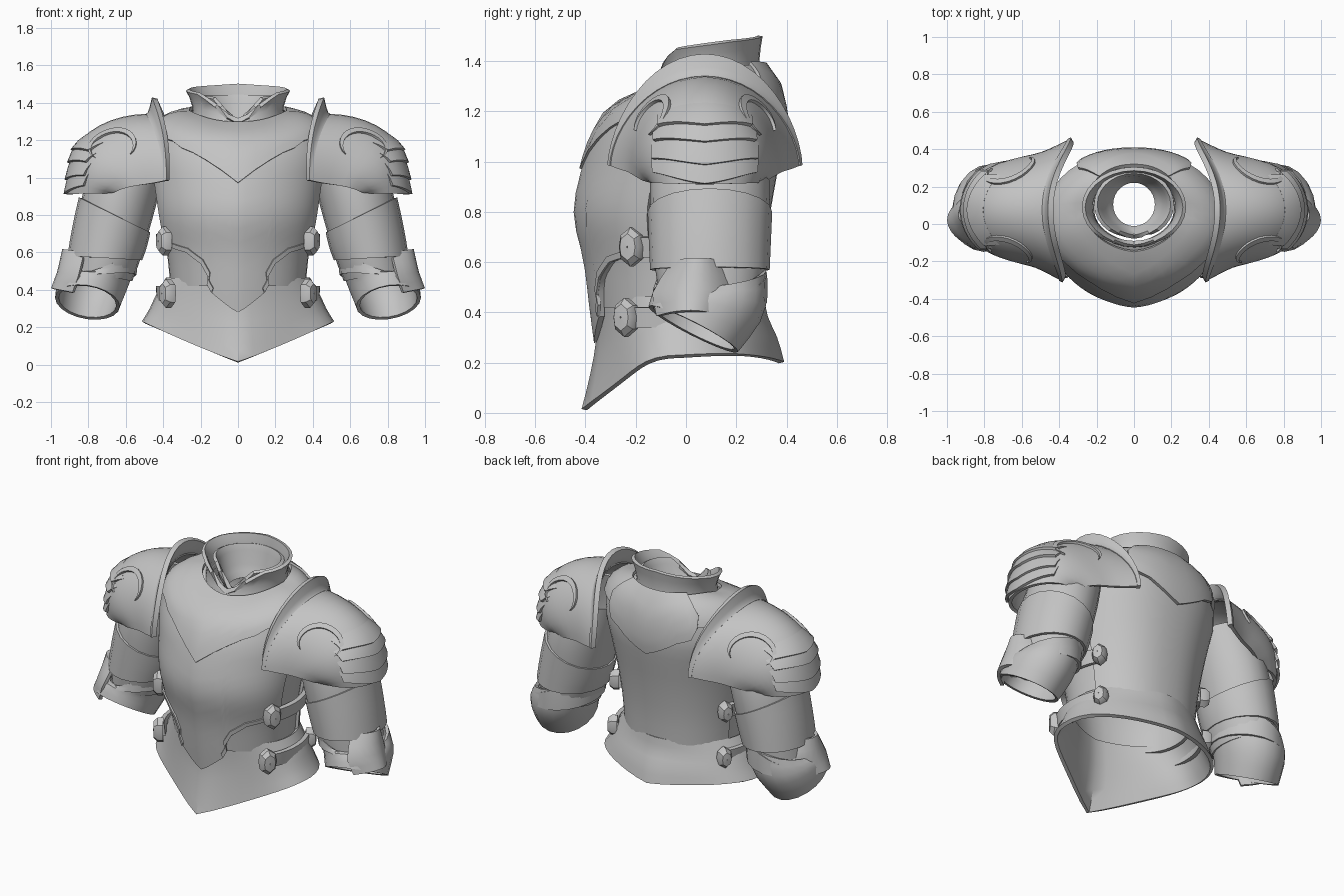
import bpy, bmesh, math
from mathutils import Vector
from math import sin, cos, pi

if "Cube" in bpy.data.objects:
    bpy.data.objects.remove(bpy.data.objects["Cube"])

steel = bpy.data.materials.new("steel grey")
steel.diffuse_color = (0.55, 0.55, 0.55, 1)
steel.use_nodes = True
steel.node_tree.nodes["Principled BSDF"].inputs["Base Color"].default_value = steel.diffuse_color


def interp(tab, t, smooth=True):
    """Hermite or linear lookup in rows of (t, values...)."""
    n = len(tab)
    t = max(tab[0][0], min(tab[-1][0], t))
    i = 0
    while i < n - 2 and t > tab[i + 1][0]:
        i += 1
    a, b = tab[i], tab[i + 1]
    h = b[0] - a[0]
    f = (t - a[0]) / h
    if not smooth:
        return [p + (q - p) * f for p, q in zip(a[1:], b[1:])]
    p0, p3 = tab[max(i - 1, 0)], tab[min(i + 2, n - 1)]
    out = []
    for k in range(1, len(a)):
        m0 = (b[k] - p0[k]) / (b[0] - p0[0]) * h
        m1 = (p3[k] - a[k]) / (p3[0] - a[0]) * h
        d = b[k] - a[k]
        out.append(a[k] + f * (m0 + f * (3 * d - 2 * m0 - m1 + f * (m0 + m1 - 2 * d))))
    return out


def sheet(name, fn, nu, nv, closed=False, thick=0.02, mirror=False):
    """Thick surface sampled from fn(u, v) with u, v in 0..1."""
    bm = bmesh.new()
    cols = nu if closed else nu + 1
    g = [[bm.verts.new(fn(i / nu, j / nv)) for j in range(nv + 1)] for i in range(cols)]
    for i in range(nu):
        k = (i + 1) % cols
        for j in range(nv):
            bm.faces.new((g[i][j], g[k][j], g[k][j + 1], g[i][j + 1]))
    bmesh.ops.recalc_face_normals(bm, faces=bm.faces)
    me = bpy.data.meshes.new(name)
    bm.to_mesh(me)
    bm.free()
    me.materials.append(steel)
    ob = bpy.data.objects.new(name, me)
    bpy.context.collection.objects.link(ob)
    m = ob.modifiers.new("thickness", 'SOLIDIFY')
    m.thickness, m.offset = thick, 0
    if mirror:
        ob.modifiers.new("mirror", 'MIRROR').use_mirror_merge = False
    return ob


# Torso surface: z, half width, front y, back y, shoulder lift
TORSO = [(.25, .36, -.35, .29, 0), (.4, .37, -.37, .295, 0), (.6, .39, -.395, .305, 0),
         (.8, .425, -.435, .33, 0), (1.0, .455, -.395, .365, 0), (1.1, .47, -.36, .378, .015),
         (1.19, .445, -.30, .37, .075), (1.245, .34, -.22, .345, .085), (1.285, .235, -.12, .29, .055)]


def torso(a, z, off=0):
    w, yf, yb, lift = interp(TORSO, z)
    s, c = sin(a), cos(a)
    yc = (yf + yb) / 2
    d = (yb - yf) / 2
    y = yc - d * c * ((1 - .08 * abs(sin(2 * a))) if c > 0 else 1)
    up = off * .8 if z > 1.15 else 0
    up += max(0, z - 1.19) * .9 * max(0, -c)
    x = w * math.copysign(abs(s) ** .88, s)
    return Vector((x + off * s, y - off * c, z + lift * s * s + up))


def wrap(a):
    return abs((a + pi) % (2 * pi) - pi)


def plate(name, a0, a1, lo, hi, off, nu, nv, closed=False, thick=.02, mirror=False):
    def fn(u, v):
        a = a0 + (a1 - a0) * u
        z0 = interp(lo, wrap(a), False)[0]
        return torso(a, z0 + (hi - z0) * v, off)
    return sheet(name, fn, nu, nv, closed, thick, mirror)


plate("torso_base", 0, 2 * pi, [(0, .42), (pi, .42)], 1.285, -.02, 40, 16, True)
plate("breastplate", -1.3, 1.3, [(0, .28), (.33, .385), (.37, .47), (.47, .54), (.7, .6), (1.3, .65)],
      1.17, 0, 40, 12, thick=.024)
plate("backplate", 1.95, 2 * pi - 1.95, [(0, .40), (pi, .40)], 1.21, -.004, 20, 12)
plate("gorget", 0, 2 * pi, [(0, .97), (.2, 1.06), (.42, 1.12), (.8, 1.16), (1.57, 1.16), (2.5, 1.19), (pi, 1.19)],
      1.28, .012, 40, 6, True)
plate("back_neck_plate", 2.4, 2 * pi - 2.4, [(0, 1.2), (2.4, 1.22), (2.6, 1.14), (2.75, 1.13), (pi, 1.02)],
      1.285, .022, 16, 6)
# raised scroll along each breastplate side edge
EDGE = [(.33, .385), (.39, .43), (.37, .47), (.47, .54), (.7, .6), (1.0, .625)]


def scroll(u, v):
    k = min(int(u * 5), 4)
    e = Vector(EDGE[k]).lerp(Vector(EDGE[k + 1]), u * 5 - k)
    return torso(e.x - .03 * v, e.y + .022 * v, .014)


sheet("breastplate_trim", scroll, 15, 1, thick=.014, mirror=True)

# Flared skirt: t, half width, front y, back y, front z, side z, back z, front straightness
SKIRT = [(0, .375, -.345, .30, .46, .46, .46, .08), (.33, .425, -.345, .315, .30, .375, .38, .12),
         (.7, .465, -.375, .355, .13, .29, .29, .2), (1, .505, -.405, .38, .013, .225, .20, .27)]


def skirt(u, v):
    a = 2 * pi * u
    w, yf, yb, zf, zs, zb, keel = interp(SKIRT, v)
    s, c = sin(a), cos(a)
    yc = (yf + yb) / 2
    y = yc - (yb - yf) / 2 * c * (1 - (keel if c > 0 else keel * .4) * abs(sin(2 * a)))
    z0 = zf if c > 0 else zb
    z = z0 + (zs - z0) * abs(s) ** 1.07 + (0 if c > 0 else .012 * v * abs(sin(2 * a)))
    return Vector((w * s, y, z))


sheet("skirt", skirt, 40, 6, True, .022)


# Collars
def collar(name, rows, top, yc):
    def fn(u, v):
        a = 2 * pi * u
        rx, ry, z, k = interp(rows, v, False)
        z += (interp(top, wrap(a), False)[0] - z) * k
        return Vector((rx * sin(a), yc - ry * cos(a), z))
    sheet(name, fn, 28, 4, True, .02)


collar("outer_collar", [(0, .245, .21, 1.25, 0), (.5, .232, .19, 1.32, .35), (1, .27, .205, 1.4, 1)],
       [(0, 1.285), (.25, 1.32), (.5, 1.40), (.9, 1.45), (2, 1.48), (pi, 1.5)], .09)
collar("inner_collar", [(0, .12, .125, 1.25, 0), (.5, .165, .15, 1.29, .2), (1, .205, .175, 1.4, 1)],
       [(0, 1.26), (.35, 1.36), (.7, 1.43), (pi, 1.44)], .105)

# Shoulder surface: s, apex x, apex z, tip x, tip z, half depth
SHOULDER = [(0, .458, 1.33, .375, .985, .375), (.17, .56, 1.325, .45, .97, .335), (.34, .68, 1.295, .52, .96, .30),
            (.5, .79, 1.235, .58, .95, .28), (.67, .865, 1.15, .62, .94, .26), (.84, .895, 1.03, .65, .93, .24),
            (1, .905, .91, .68, .925, .21)]


def shoulder0(s, th):
    ax, az, tx, tz, hw = interp(SHOULDER, s)
    sn = max(sin(th), 0)
    k = sn ** (1.2 - .4 * s)
    kx = sn ** (.8 + 2 * (1 - s) ** 3)
    tx -= .045 * (1 - s) * max(0, -cos(th))
    return Vector((tx + (ax - tx) * kx, .075 - hw * cos(th), tz + (az - tz) * k))


def shoulder(s, th, off=0):
    p = shoulder0(s, th)
    if off:
        n = (shoulder0(s + .01, th) - shoulder0(s - .01, th)).cross(
            shoulder0(s, th + .02) - shoulder0(s, th - .02)).normalized()
        if n.dot(p - Vector((.6, .08, .95))) < 0:
            n = -n
        p = p + n * off
    return p


sheet("pauldron", lambda u, v: shoulder(v, pi * u), 24, 12, thick=.02, mirror=True)


def flange(u, v):
    th = pi * u
    k = max(sin(th), 0) ** 1.3
    return shoulder(.04 * (1 - v), th) + Vector((-.012 * v * k, 0, .095 * k * v * v))


sheet("pauldron_flange", flange, 24, 3, thick=.03, mirror=True)

# Overlapping shoulder lames with a pointed middle
for s0, s1, half in [(.52, .66, .22), (.62, .75, .26), (.73, .87, .29), (.84, .97, .31)]:
    def lame(u, v, s0=s0, s1=s1, half=half):
        q = 2 * u - 1
        s = s0 + (s1 - s0) * v + .03 * (1 - abs(q)) * v - .06 * q * q
        return shoulder(s, pi * (.5 + half * q), .002 + .018 * v)
    sheet("pauldron_lame", lame, 16, 2, thick=.016, mirror=True)

# Curled ridges on the front and back of each shoulder
for side in (0, 1):
    def swirl(u, v, side=side):
        ph = math.radians(-60 + 260 * u)
        r = 1 - .3 * sin(pi * u) * v
        th = pi * (.25 + .1 * r * sin(ph))
        return shoulder(.42 - .19 * r * cos(ph), pi - th if side else th, .012)
    sheet("pauldron_curl", swirl, 18, 1, thick=.02, mirror=True)


# Arms: rows of t, centre, axis, two radii
def tube(name, rows, thick, nv):
    def fn(u, v):
        cx, cy, cz, nx, ny, nz, rx, ry = interp(rows, v)
        n = Vector((nx, ny, nz)).normalized()
        ex = (Vector((1, 0, 0)) - n * n.x).normalized()
        a = 2 * pi * u
        return Vector((cx, cy, cz)) + ex * rx * cos(a) + n.cross(ex) * ry * sin(a)
    sheet(name, fn, 20, nv, True, thick, True)


tube("upper_arm", [(0, .55, .09, 1.15, .25, 0, -1, .17, .20), (.4, .63, .095, .9, .25, 0, -1, .19, .23),
                   (.8, .695, .095, .62, .25, 0, -1, .175, .215), (1, .73, .095, .48, .2, 0, -1, .16, .195)], .016, 8)
tube("arm_sleeve", [(0, .66, .095, .80, .5, 0, -1, .205, .24), (1, .712, .095, .57, .05, 0, -1, .192, .23)], .016, 4)
tube("elbow_cuff", [(0, .735, .1, .53, -.2, .15, -1, .185, .21), (.5, .775, .09, .44, .1, -.2, -1, .18, .215),
                    (1, .805, .03, .335, .15, -.46, -.9, .165, .19)], .02, 5)
tube("elbow_band", [(0, .735, .1, .535, -.45, .1, -1, .205, .215), (1, .75, .095, .46, -.1, -.1, -1, .2, .22)], .018, 2)


def wing(u, v):
    q = 2 * u - 1
    x, z, hw = interp([(0, .93, .615, .1), (.45, .955, .5, .165), (1, .99, .405, .13)], v, False)
    return Vector((x - .11 * q * q, .02 + .03 * (1 - v) + hw * q, z - .02 * q * q))


sheet("elbow_wing", wing, 10, 4, thick=.02, mirror=True)

# Side straps and shield-shaped buckles
for z, lift, front in ((.66, .025, 1.1), (.38, .06, 1.0)):
    plate("side_strap", front, 2.15, [(0, z - .04), (pi, z - .04)], z + .04, lift - .005, 10, 1,
          thick=.026, mirror=True)
    for a, size in ((front, 1), (2.1, .8)):
        def buckle(u, v, a=a, size=size, z=z, lift=lift):
            ph = 2 * pi * u
            r = (.062 + .01 * cos(2 * ph)) * size * (1, 1, .7, .05)[round(v * 3)]
            c = torso(a, z, lift + (-.01, .02, .04, .042)[round(v * 3)])
            return c + Vector((cos(a), sin(a), 0)) * r * .85 * sin(ph) + Vector((0, 0, r * cos(ph)))
        sheet("strap_buckle", buckle, 8, 3, True, .012, True)

# Bake modifiers, orient faces and shade
bpy.ops.object.select_all(action='SELECT')
bpy.context.view_layer.objects.active = bpy.context.selected_objects[0]
bpy.ops.object.convert(target='MESH')
for ob in bpy.context.selected_objects:
    bm = bmesh.new()
    bm.from_mesh(ob.data)
    bmesh.ops.recalc_face_normals(bm, faces=bm.faces)
    bm.to_mesh(ob.data)
    bm.free()
bpy.ops.object.shade_smooth_by_angle(angle=math.radians(35))
